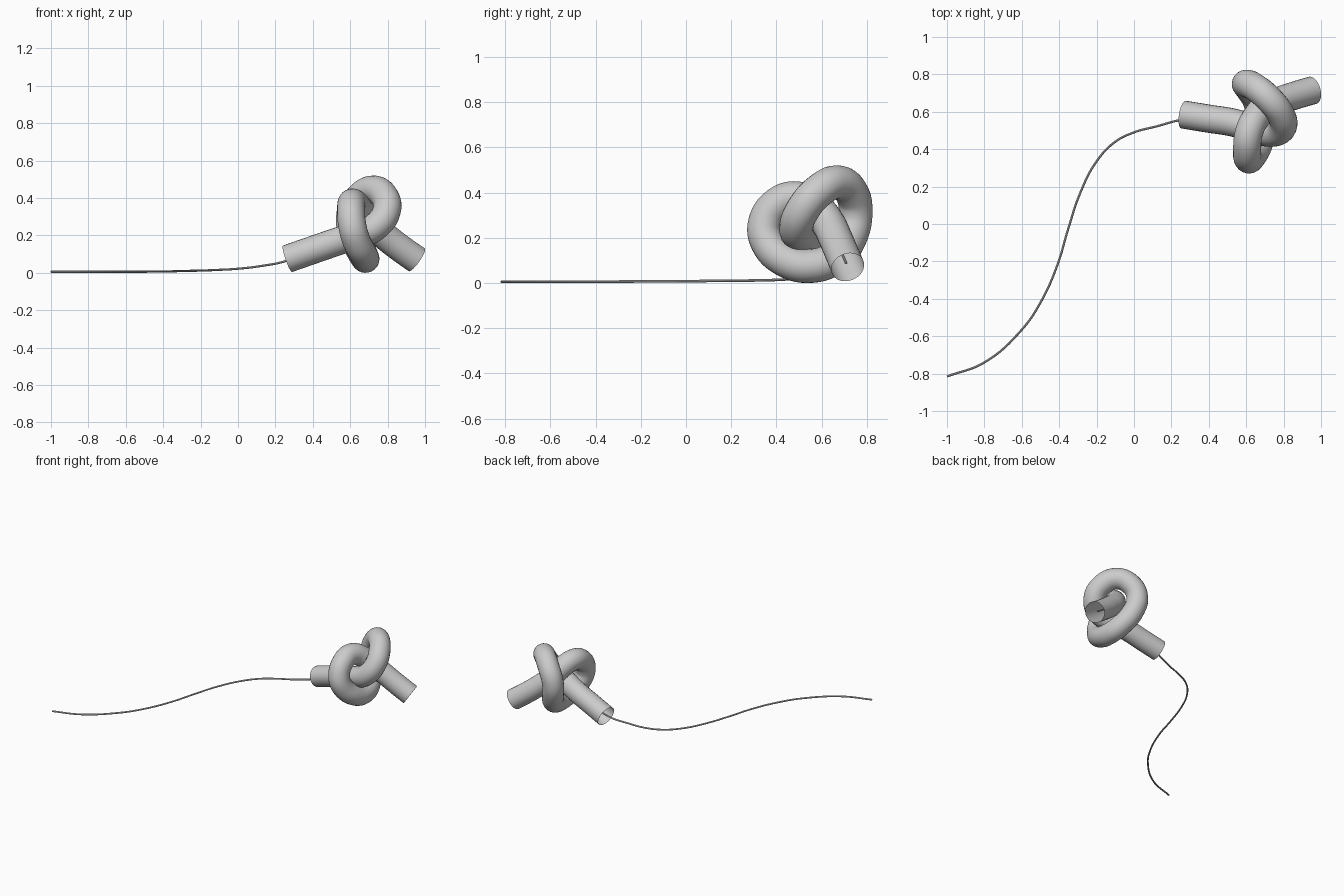
import bpy


def sweep(name, points, radius, sides, steps, caps):
    """Round tube along a smooth path, turned into a mesh."""
    cu = bpy.data.curves.new(name, 'CURVE')
    cu.dimensions = '3D'
    cu.bevel_depth = radius
    cu.bevel_resolution = sides
    cu.resolution_u = steps
    cu.use_fill_caps = caps
    sp = cu.splines.new('BEZIER')
    sp.bezier_points.add(len(points) - 1)
    for bp, co in zip(sp.bezier_points, points):
        bp.co = co
        bp.handle_left_type = bp.handle_right_type = 'AUTO'
    ob = bpy.data.objects.new(name, cu)
    bpy.context.collection.objects.link(ob)
    bpy.ops.object.select_all(action='DESELECT')
    ob.select_set(True)
    bpy.context.view_layer.objects.active = ob
    bpy.ops.object.convert(target='MESH')
    ob = bpy.context.object
    bpy.ops.object.shade_smooth_by_angle()
    return ob


# Overhand knot path, from the left open end to the right open end
knot = [
    (0.265, 0.585, 0.075), (0.40, 0.563, 0.122), (0.54, 0.54, 0.17),
    (0.65, 0.505, 0.205), (0.74, 0.488, 0.25), (0.795, 0.52, 0.33),
    (0.785, 0.585, 0.405), (0.72, 0.67, 0.445), (0.645, 0.732, 0.40),
    (0.60, 0.75, 0.31), (0.615, 0.725, 0.20), (0.655, 0.66, 0.115),
    (0.68, 0.56, 0.076), (0.67, 0.44, 0.10), (0.63, 0.36, 0.18),
    (0.61, 0.348, 0.26), (0.605, 0.40, 0.345), (0.615, 0.49, 0.375),
    (0.66, 0.58, 0.325), (0.71, 0.63, 0.262), (0.78, 0.66, 0.20),
    (0.87, 0.69, 0.13), (0.955, 0.715, 0.07),
]
sweep("knotted_tube", knot, 0.075, 10, 8, False)

# Thin cord: lies on the ground, rises into the tube and follows it
tail = [
    (-1.0, -0.815, 0.006), (-0.8, -0.74, 0.006), (-0.6, -0.565, 0.006),
    (-0.5, -0.42, 0.006), (-0.41, -0.22, 0.007), (-0.35, -0.02, 0.008),
    (-0.29, 0.16, 0.010), (-0.2, 0.335, 0.012), (-0.1, 0.44, 0.016),
    (0.0, 0.49, 0.022), (0.12, 0.522, 0.036), (0.26, 0.558, 0.064),
]
sweep("cord", tail + knot[1:-1] + [(0.93, 0.708, 0.088)], 0.006, 3, 8, True)
